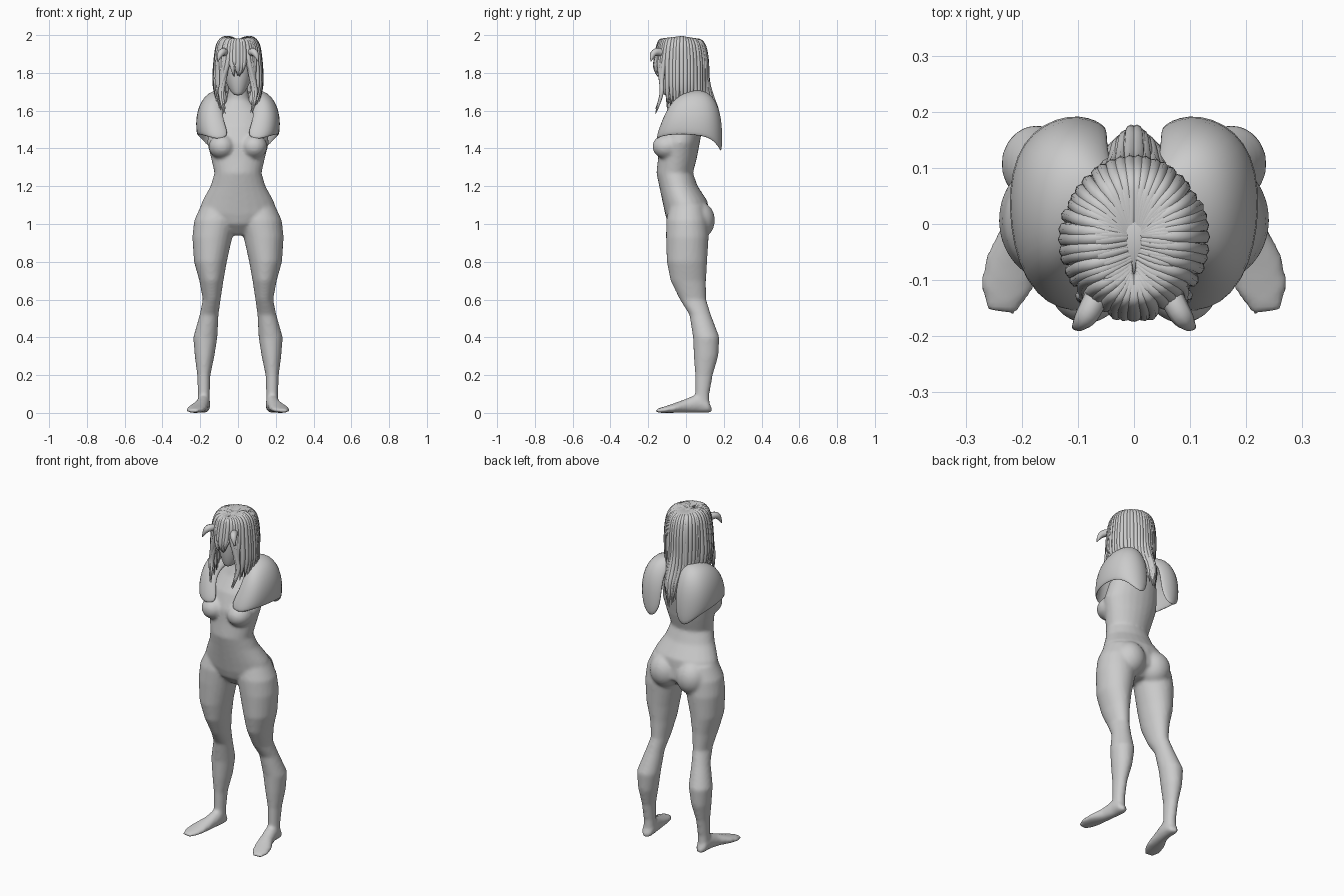
import bpy, bmesh, math, random
from mathutils import Vector, Matrix

if "Cube" in bpy.data.objects:
    bpy.data.objects.remove(bpy.data.objects["Cube"])

random.seed(4)


def make(name, bm):
    me = bpy.data.meshes.new(name)
    bmesh.ops.recalc_face_normals(bm, faces=bm.faces)
    bm.to_mesh(me)
    bm.free()
    me.polygons.foreach_set("use_smooth", [True] * len(me.polygons))
    ob = bpy.data.objects.new(name, me)
    bpy.context.collection.objects.link(ob)
    return ob


def loft(bm, rings, n=24):
    """Skin rings given as (centre, half axis U, half axis V)."""
    loops = []
    for c, u, v in rings:
        c, u, v = Vector(c), Vector(u), Vector(v)
        loops.append([bm.verts.new(c + u * math.cos(2 * math.pi * i / n) + v * math.sin(2 * math.pi * i / n))
                      for i in range(n)])
    for a, b in zip(loops, loops[1:]):
        for i in range(n):
            j = (i + 1) % n
            bm.faces.new((a[i], a[j], b[j], b[i]))
    bm.faces.new(loops[0][::-1])
    bm.faces.new(loops[-1])


def level(z, xc, xh, yc, yh):
    return (xc, yc, z), (xh, 0, 0), (0, yh, 0)


def ball(bm, c, r):
    m = Matrix.Translation(c) @ Matrix.Diagonal((*r, 1))
    bmesh.ops.create_uvsphere(bm, u_segments=32, v_segments=20, radius=1, matrix=m)


# Body: torso, legs and feet fused by a remesh
bm = bmesh.new()
torso = [(.94, .04, .01, .05), (1.0, .16, .015, .11), (1.05, .212, .005, .115), (1.12, .19, -.005, .12),
         (1.2, .146, -.04, .102), (1.27, .125, -.06, .097), (1.35, .143, -.045, .103), (1.43, .164, -.035, .108),
         (1.52, .15, -.01, .1), (1.6, .12, .02, .075), (1.66, .06, .02, .05), (1.78, .042, 0, .042)]
loft(bm, [level(z, 0, xh, yc, yh) for z, xh, yc, yh in torso])
leg = [(1.1, .11, .085, .005, .09), (1.02, .12, .112, .005, .11), (.93, .136, .106, .007, .113),
       (.8, .146, .087, .005, .107), (.7, .141, .064, .012, .094), (.6, .139, .047, .037, .07),
       (.52, .153, .05, .075, .057), (.4, .173, .064, .107, .07), (.3, .177, .052, .106, .065),
       (.2, .181, .035, .095, .047), (.1, .181, .032, .086, .038), (.03, .181, .032, .086, .04)]
foot = [(.176, .135, .018, .03), (.18, .11, .034, .07), (.182, .06, .035, .1), (.193, 0, .037, .075),
        (.216, -.07, .05, .048), (.23, -.12, .046, .032), (.238, -.158, .026, .02)]
for s in (1, -1):
    loft(bm, [level(z, s * xc, xh, yc, yh) for z, xc, xh, yc, yh in leg])
    loft(bm, [((s * x, y, h / 2), (w, .2 * s * w, 0), (0, 0, h / 2)) for x, y, w, h in foot])
    ball(bm, (s * .085, -.1, 1.41), (.07, .078, .066))
    ball(bm, (s * .088, .065, 1.02), (.09, .088, .1))
body = make("body", bm)
rm = body.modifiers.new("fuse", 'REMESH')
rm.mode = 'VOXEL'
rm.voxel_size = .009
rm.use_smooth_shade = True
sm = body.modifiers.new("soften", 'SMOOTH')
sm.factor = .5
sm.iterations = 8

# Head
bm = bmesh.new()
loft(bm, [level(z, 0, xh, yc, yh) for z, xh, yc, yh in
          [(1.68, .018, -.095, .02), (1.695, .036, -.08, .04), (1.74, .062, -.055, .078), (1.8, .08, -.04, .1),
           (1.87, .088, -.035, .108), (1.93, .075, -.03, .095), (1.97, .03, -.03, .04)]])
make("head", bm).modifiers.new("round", 'SUBSURF').levels = 1

# Shoulder wrap: columns run front to back, each from neck to hem
cols = [[(.05, .02, 1.65), (.085, -.06, 1.62), (.075, -.11, 1.54), (.04, -.135, 1.46)],
        [(.06, .02, 1.68), (.12, -.07, 1.65), (.13, -.12, 1.56), (.11, -.165, 1.44)],
        [(.06, .03, 1.69), (.15, -.05, 1.68), (.2, -.09, 1.58), (.19, -.12, 1.47)],
        [(.06, .04, 1.70), (.165, .03, 1.70), (.222, .03, 1.6), (.222, .04, 1.47)],
        [(.06, .05, 1.70), (.15, .11, 1.70), (.205, .15, 1.59), (.195, .15, 1.45)],
        [(.05, .06, 1.70), (.1, .14, 1.69), (.12, .195, 1.58), (.11, .195, 1.35)],
        [(.03, .06, 1.68), (.045, .12, 1.66), (.045, .165, 1.57), (.05, .17, 1.43)]]
bm = bmesh.new()
grid = [[bm.verts.new(p) for p in c] for c in cols]
for a, b in zip(grid, grid[1:]):
    for i in range(3):
        bm.faces.new((a[i], a[i + 1], b[i + 1], b[i]))
wrap = make("shoulder_wrap", bm)
wrap.modifiers.new("mirror", 'MIRROR')
so = wrap.modifiers.new("thickness", 'SOLIDIFY')
so.thickness = .02
so.offset = 0
sub = wrap.modifiers.new("round", 'SUBSURF')
sub.levels = sub.render_levels = 2


def tubes(name, paths, depth):
    """Tapered tubes; each path is a list of (point, radius factor)."""
    cu = bpy.data.curves.new(name, 'CURVE')
    cu.dimensions = '3D'
    cu.bevel_depth = depth
    cu.bevel_resolution = 2
    cu.resolution_u = 5
    cu.use_fill_caps = True
    for path in paths:
        sp = cu.splines.new('NURBS')
        sp.points.add(len(path) - 1)
        for pt, (co, r) in zip(sp.points, path):
            pt.co = (*co, 1)
            pt.radius = r
        sp.order_u = 3
        sp.use_endpoint_u = True
    ob = bpy.data.objects.new(name, cu)
    bpy.context.collection.objects.link(ob)


# Scalp under the hair
bm = bmesh.new()
ball(bm, (0, -.025, 1.865), (.108, .122, .118))
bmesh.ops.delete(bm, geom=[v for v in bm.verts if v.co.y < -.05 and v.co.z < 1.84], context='VERTS')
make("scalp", bm)


def strand(s, deg, k):
    """One lock; deg is -90 at the front and 90 at the back, k scales the hull."""
    a = math.radians(deg)
    cx, sy = math.cos(a) * s, math.sin(a)
    rx, ry, cy = .117 * k, .135 * k, -.025
    root_y = -.02 + (.07 * sy if deg < 0 else 0)
    p = [((.006 * s, root_y, 1.972), .5),
         ((.45 * rx * cx, root_y + .45 * (cy + ry * sy - root_y), 1.993 - .02 * abs(sy)), 1),
         ((.88 * rx * cx, cy + .85 * ry * sy, 1.965), 1.1),
         ((rx * cx, cy + ry * sy, 1.87), 1.1)]
    jit = random.uniform(-.02, .02)
    if deg < -66:      # fringe
        p += [((rx * cx * .8, -.165, 1.83 + jit), .8), ((rx * cx * .6, -.15, 1.80 + jit), .1)]
    elif deg < -38:    # face locks
        p += [((.082 * s * k, -.13, 1.76), 1), ((.1 * s * k, -.125, 1.68), .9),
              ((.075 * s * k, -.16, 1.60 + jit), .1)]
    elif deg < 25:     # side hair
        p += [((rx * cx * 1.06, cy + ry * sy, 1.76), 1.1), ((rx * cx * 1.0, cy + ry * sy, 1.69), .9),
              ((rx * cx * .92, cy + ry * sy, 1.62 + jit), .1)]
    else:              # back hair
        t = (deg - 25) / 65
        p += [((rx * cx * 1.0, cy + ry * sy, 1.76), 1.1), ((rx * cx * .9, .04 + .1 * t, 1.67), 1.1),
              ((rx * cx * .7, .09 + .09 * t, 1.58), .9), ((rx * cx * .55, .12 + .05 * t, 1.56 - .09 * t + jit), .1)]
    return p


hair = [strand(s, d + random.uniform(-2, 2), k) for s in (1, -1)
        for k, start in ((1, -88), (.9, -84)) for d in range(start, 91, 8)]
tubes("hair_strands", hair, .0125)

# Small curved horns
tubes("horns", [[((s * .05, -.09, 1.89), 1), ((s * .07, -.14, 1.915), 1), ((s * .095, -.18, 1.905), .85),
                 ((s * .108, -.185, 1.86), .1)] for s in (1, -1)], .022)
